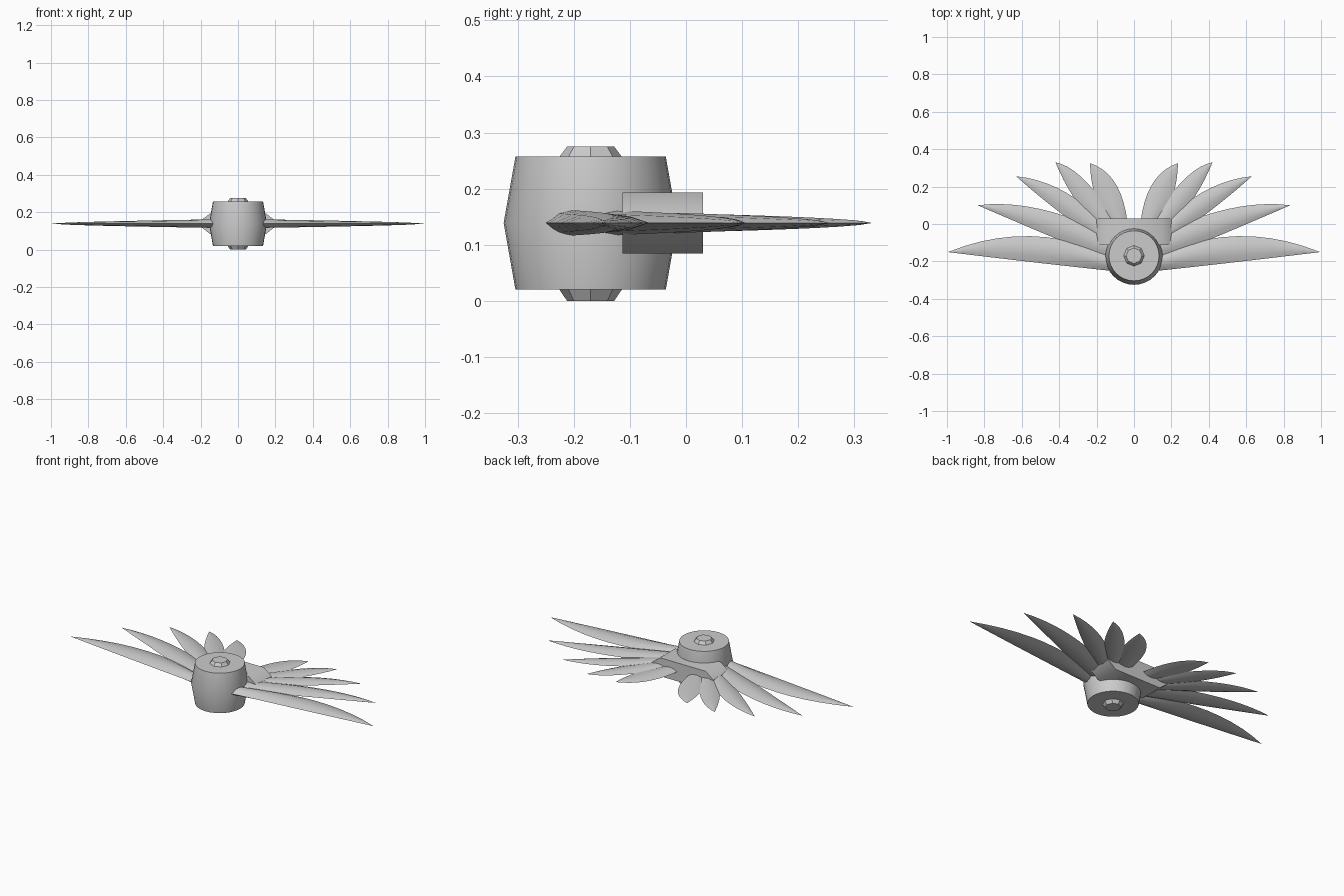
import bpy, math
from mathutils import Vector

if "Cube" in bpy.data.objects:
    bpy.data.objects.remove(bpy.data.objects["Cube"])

grey = bpy.data.materials.new("light_grey")
grey.diffuse_color = (0.6, 0.6, 0.6, 1)
grey.use_nodes = True
grey.node_tree.nodes["Principled BSDF"].inputs["Base Color"].default_value = grey.diffuse_color
CY, CZ = -0.17, 0.139


def make(name, verts, faces, smooth=40):
    me = bpy.data.meshes.new(name)
    me.from_pydata(verts, [], faces)
    me.materials.append(grey)
    ob = bpy.data.objects.new(name, me)
    bpy.context.collection.objects.link(ob)
    bpy.ops.object.select_all(action='DESELECT')
    ob.select_set(True)
    bpy.context.view_layer.objects.active = ob
    bpy.ops.object.mode_set(mode='EDIT')
    bpy.ops.mesh.select_all(action='SELECT')
    bpy.ops.mesh.normals_make_consistent(inside=False)
    bpy.ops.object.mode_set(mode='OBJECT')
    if smooth:
        bpy.ops.object.shade_smooth_by_angle(angle=math.radians(smooth))
    return ob


def loft(rings):
    """Join equal closed rings and cap both ends."""
    n = len(rings[0])
    verts = [v for r in rings for v in r]
    faces = [(i * n + j, i * n + (j + 1) % n, (i + 1) * n + (j + 1) % n, (i + 1) * n + j)
             for i in range(len(rings) - 1) for j in range(n)]
    faces += [tuple(range(n)), tuple(range(len(verts) - n, len(verts)))]
    return verts, faces


def lathe(name, profile, sides, smooth):
    rings = [[(r * math.cos(2 * math.pi * k / sides), CY + r * math.sin(2 * math.pi * k / sides), z)
              for k in range(sides)] for r, z in profile]
    return make(name, *loft(rings), smooth)


# Barrel body and the small end caps
lathe("barrel_body", [(0.134, 0.02), (0.155, CZ), (0.134, 0.257)], 32, 40)
lathe("top_cap", [(0.057, 0.255), (0.042, 0.275)], 8, 0)
lathe("bottom_cap", [(0.042, 0.0), (0.057, 0.022)], 8, 0)

# Wing mount behind the body: chamfered section run along y
section = [(0.2, 0.124), (0.2, 0.154), (0.15, 0.193),
           (-0.15, 0.193), (-0.2, 0.154), (-0.2, 0.124), (-0.15, 0.084), (0.15, 0.084)]
make("wing_mount", *loft([[(x, y, z) for x, z in section] for y in (-0.113, 0.03)]), 50)


# Feathers: outer edge (base, control), inner edge (base, control), tip, half thickness
def bez(a, b, c, t):
    return Vector(a) * (1 - t) ** 2 + Vector(b) * 2 * t * (1 - t) + Vector(c) * t * t


feathers = [
    ((0.10, -0.253), (0.55, -0.205), (0.12, -0.17), (0.55, 0.03), (0.995, -0.15), 0.023),
    ((0.12, -0.20), (0.48, -0.055), (0.12, -0.06), (0.525, 0.14), (0.835, 0.10), 0.022),
    ((0.12, -0.13), (0.39, 0.04), (0.10, -0.05), (0.355, 0.23), (0.63, 0.255), 0.020),
    ((0.14, -0.06), (0.32, 0.085), (0.06, -0.05), (0.26, 0.30), (0.42, 0.33), 0.018),
    ((0.10, -0.03), (0.232, 0.115), (0.03, -0.05), (0.048, 0.265), (0.235, 0.325), 0.017),
]
STEPS = 10
for side, sx in (("right", 1), ("left", -1)):
    for k, (o0, o1, i0, i1, tip, thick) in enumerate(feathers):
        rings = []
        for s in range(STEPS + 1):
            t = min(s / STEPS, 0.997)
            a, b = bez(o0, o1, tip, t), bez(i0, i1, tip, t)
            h = thick * (1 - t) ** 0.6
            ring = []
            for w, up in ((0, 0), (.25, .75), (.5, 1), (.75, .75), (1, 0),
                          (.75, -.75), (.5, -1), (.25, -.75)):
                p = a.lerp(b, w)
                ring.append((sx * p.x, p.y, CZ + h * up))
            rings.append(ring)
        make(f"{side}_feather_{k + 1}", *loft(rings), 35)
